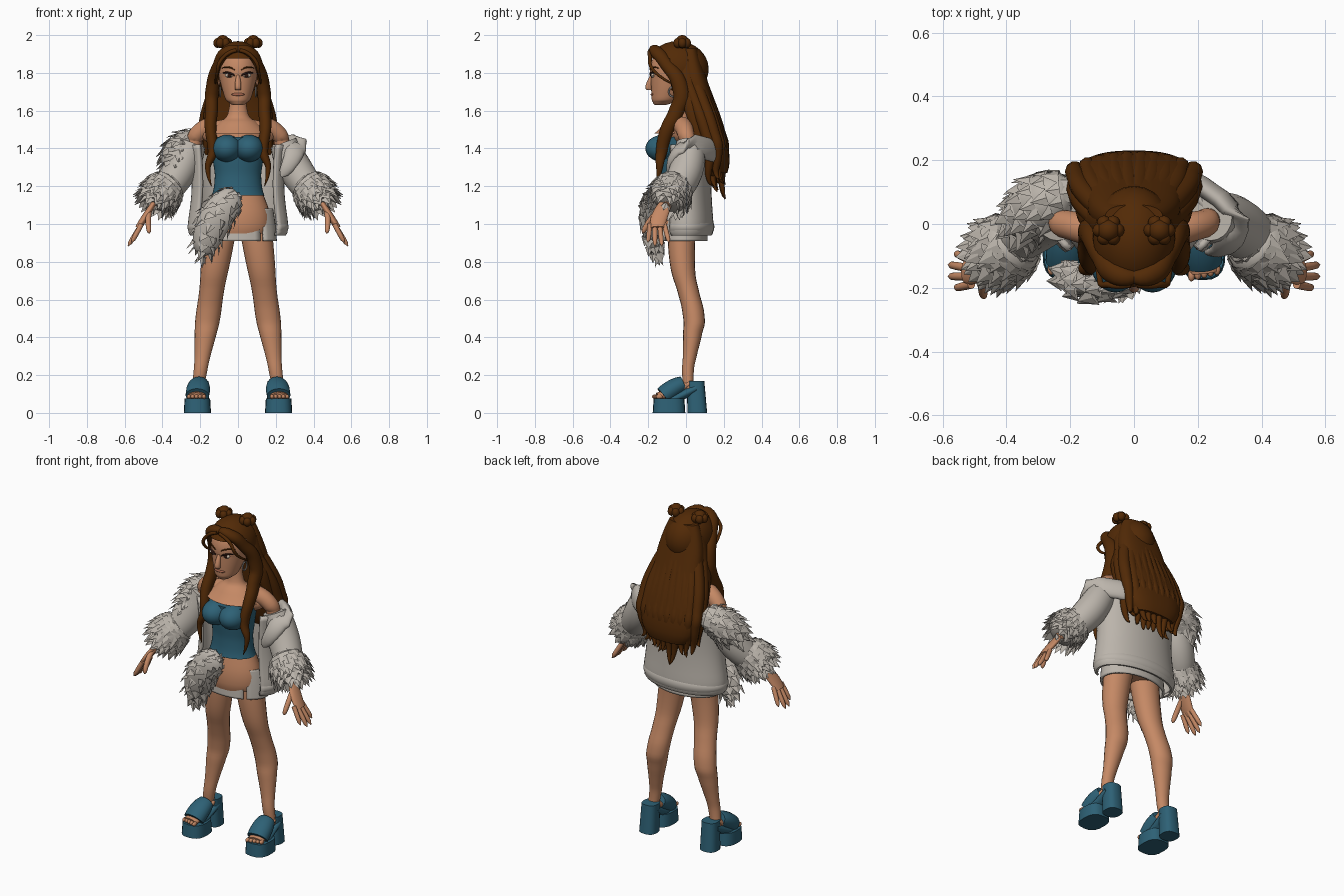
import bpy, bmesh, math, random
from mathutils import Vector

random.seed(3)
if "Cube" in bpy.data.objects:
    bpy.data.objects.remove(bpy.data.objects["Cube"])


def material(name, *rgb):
    made = bpy.data.materials.new(name)
    made.use_nodes = True
    made.diffuse_color = (*rgb, 1)
    made.node_tree.nodes["Principled BSDF"].inputs["Base Color"].default_value = (*rgb, 1)
    return made


SKIN = material("skin", .56, .25, .13)
HAIR = material("brown hair", .085, .023, .002)
TEAL = material("teal", .027, .12, .18)
COAT = material("pale cloth", .5, .46, .41)
FUR = material("pale fur", .5, .46, .41)
WHITE = material("eye white", .6, .5, .4)
DARK = material("dark eye brown", .03, .01, .006)
LIPS = material("lips", .4, .14, .08)
SILVER = material("silver", .4, .4, .4)


# Width rules along a path, from start to end
def even(t):
    return 1


def taper(t):
    return 1 - t ** 4


def blunt(t):
    return math.sqrt(1 - t ** 6)


def bulge(t):
    return max(.1, math.sqrt(4 * t * (1 - t)))


def finish(name, bm, mat, mirror=False, thick=0, smooth=True):
    """Turn a bmesh into a named, shaded object with its modifiers."""
    bmesh.ops.recalc_face_normals(bm, faces=bm.faces)
    for face in bm.faces:
        face.smooth = smooth
    mesh = bpy.data.meshes.new(name)
    bm.to_mesh(mesh)
    bm.free()
    mesh.materials.append(mat)
    if smooth:
        mesh.set_sharp_from_angle(angle=math.radians(50))
    part = bpy.data.objects.new(name, mesh)
    bpy.context.collection.objects.link(part)
    if thick:
        solid = part.modifiers.new("Thickness", 'SOLIDIFY')
        solid.thickness, solid.offset = thick, 0
    if mirror:
        part.modifiers.new("Mirror", 'MIRROR').use_mirror_merge = False


def spline(points, steps=5):
    """Smooth curve through points; a missing fourth value means full width."""
    points = [Vector((*p, 1)[:4]) for p in points]
    padded = [points[0], *points, points[-1]]
    curve = []
    for a, b, c, d in zip(padded, padded[1:], padded[2:], padded[3:]):
        for k in range(steps):
            t = k / steps
            start, end = b + (c - a) * t / 2, c + (d - b) * (t - 1) / 2
            curve.append(start.lerp(end, t * t * (3 - 2 * t)))
    return curve + [points[-1]]


def frames(points, width, depth, shape, ref=(0, 1, 0), flat=False):
    """Centre, two scaled cross axes and direction for every section."""
    curve = spline(points)
    last = len(curve) - 1
    for i, p in enumerate(curve):
        along = (curve[min(i + 1, last)] - curve[max(i - 1, 0)]).to_3d().normalized()
        across = Vector((1, 0, 0)) if flat else along.cross(Vector(ref)).normalized()
        front = Vector((0, 1, 0)) if flat else across.cross(along)
        size = max(width * p.w * shape(i / last), .002)
        yield p.to_3d(), across * size, front * size * depth, along


def loft(name, points, mat, width=1, depth=1, shape=even, ref=(0, 1, 0), flat=False,
         sides=20, opening=None, square=1, **options):
    """Skin elliptical sections along a path; an opening leaves a gap in degrees."""
    bm = bmesh.new()
    start, end = opening or (0, 360)
    turns = [math.radians(start + (end - start) * j / sides) for j in range(sides + bool(opening))]

    def power(q):
        return math.copysign(abs(q) ** square, q)

    rows = [[bm.verts.new(centre + across * power(math.cos(w)) + front * power(math.sin(w)))
             for w in turns]
            for centre, across, front, along in frames(points, width, depth, shape, ref, flat)]
    for low, high in zip(rows, rows[1:]):
        for j in range(sides):
            k = (j + 1) % len(low)
            bm.faces.new((low[j], low[k], high[k], high[j]))
    if not opening:
        bm.faces.new(rows[0])
        bm.faces.new(rows[-1])
    finish(name, bm, mat, **options)


def column(name, y, levels, mat, **options):
    """Upright loft on the centre line from (height, width) pairs."""
    loft(name, [(0, y, z, w) for z, w in levels], mat, flat=True, sides=36, **options)


def ball(name, centre, size, mat, remove=None, **options):
    bm = bmesh.new()
    bmesh.ops.create_uvsphere(bm, u_segments=24, v_segments=16, radius=1)
    bmesh.ops.scale(bm, vec=size, verts=bm.verts)
    bmesh.ops.translate(bm, vec=centre, verts=bm.verts)
    if remove:
        gone = [face for face in bm.faces if remove(face.calc_center_median())]
        bmesh.ops.delete(bm, geom=gone, context='FACES')
    finish(name, bm, mat, **options)


def fur(name, points, width, depth=1, length=.06, half=.03, **options):
    """Rounded core covered in overlapping pointed tufts."""
    loft(name + "_core", points, FUR, width, depth, bulge, **options)
    bm = bmesh.new()
    for row, (centre, across, front, along) in enumerate(frames(points, width, depth, bulge)):
        count = max(5, int(2 * (across.length + front.length) / half))
        for j in range(count):
            w = math.tau * (j + row % 2 / 2 + random.uniform(-.2, .2)) / count
            out = across * math.cos(w) + front * math.sin(w)
            root, normal = centre + out, out.normalized()
            side = normal.cross(along) * half * random.uniform(.8, 1.2)
            tip = root + (along * random.uniform(.7, 1) + normal * random.uniform(.2, .5)) * length
            left, right, ridge, point = [
                bm.verts.new(co) for co in (root - side, root + side, root + normal * half / 3, tip)]
            for corners in ((left, ridge, point), (ridge, right, point), (right, left, point)):
                bm.faces.new(corners)
    finish(name + "_tufts", bm, FUR, smooth=False, **options)


# Body
column("torso", -.04, [(.95, .16), (1.05, .17), (1.2, .12), (1.3, .12), (1.42, .14), (1.5, .13)],
       SKIN, depth=.65)
ball("shoulders", (0, -.02, 1.48), (.2, .07, .08), SKIN)
column("neck", -.03, [(1.48, .17), (1.54, .1), (1.6, .05), (1.73, .05)], SKIN, depth=.8)
loft("leg", [(.23 - .14 * z, y, z, w) for z, y, w in (
    (.1, .02, .03), (.2, .01, .035), (.3, .02, .042), (.42, .035, .058), (.52, .04, .066),
    (.65, .01, .066), (.8, -.02, .077), (1, -.02, .088))],
    SKIN, depth=.87, flat=True, mirror=True)
loft("arm", [(.14, -.02, 1.52), (.22, 0, 1.47), (.25, 0, 1.38), (.38, -.06, 1.18), (.46, -.11, 1.1)],
     SKIN, width=.05, shape=lambda t: 1 - t / 2, mirror=True)

# Hands
loft("palm", [(.44, -.1, 1.12, .7), (.49, -.14, 1.04), (.53, -.15, .98, .8)], SKIN,
     width=.018, depth=2.4, mirror=True)
for i, name in enumerate(("little", "ring", "middle", "index")):
    spread = (i - 1.5) ** 2 / 100
    loft(name + "_finger", [(.51, -.115 - i / 40, 1), (.585 - spread, -.09 - i / 27, .88 + spread)],
         SKIN, width=.013, shape=blunt, mirror=True)
loft("thumb", [(.47, -.14, 1.07), (.475, -.19, 1.02), (.47, -.23, .95)], SKIN,
     width=.015, shape=blunt, mirror=True)

# Head and face
ball("skull", (0, -.07, 1.81), (.105, .12, .14), SKIN)
loft("jaw", [(0, -.14, 1.63, .02), (0, -.122, 1.645, .05), (0, -.1, 1.69, .077), (0, -.075, 1.8, .103)],
     SKIN, depth=1.08, flat=True, sides=32)
loft("nose", [(0, -.18, 1.79, .5), (0, -.198, 1.725), (0, -.185, 1.71, .5)], SKIN, width=.017, flat=True)
ball("lips", (0, -.176, 1.686), (.034, .011, .009), LIPS)
ball("ear", (.106, -.045, 1.765), (.014, .024, .036), SKIN, mirror=True)
ball("eye", (.045, -.176, 1.787), (.024, .009, .012), WHITE, mirror=True)
ball("iris", (.045, -.182, 1.787), (.011, .006, .011), DARK, mirror=True)
loft("upper_lash", [(.017, -.187, 1.783), (.045, -.186, 1.8), (.08, -.16, 1.8)], DARK,
     width=.005, shape=bulge, mirror=True)
loft("eyebrow", [(.018, -.19, 1.815), (.05, -.18, 1.83), (.085, -.145, 1.825)], HAIR,
     width=.004, shape=bulge, mirror=True)
hoop = [math.tau * k / 12 for k in range(13)]
loft("earring", [(.095, -.07 + math.sin(w) / 50, 1.7 + math.cos(w) / 40) for w in hoop], SILVER,
     width=.004, ref=(1, 0, 0), mirror=True)

# Hair: cap, long back mass, locks and buns
ball("hair_cap", (0, -.045, 1.82), (.13, .165, .148), HAIR,
     remove=lambda middle: middle.y < -.09 and middle.z < 1.885)
loft("back_hair", [(0, .02, 1.93, .09), (0, .04, 1.8, .135), (0, .08, 1.65, .155),
                   (0, .135, 1.42, .195), (0, .16, 1.27, .13)],
     HAIR, depth=.45, flat=True, square=.8, sides=32)
for layer in range(2):
    for i in range(10):
        x = i / 25 - .18
        y = .18 - layer / 25 - x * x
        tip = 1.1 + abs(x) / 2 + random.uniform(0, .1)
        loft("back_lock", [(x * .4, y - .12, 1.8), (x * .8, y - .06, 1.65), (x, y, 1.48), (x, y + .02, 1.38),
                           (x * .9, y + .01, tip / 2 + .66), (x * .9 + random.uniform(-.03, .03), y + .03, tip)],
             HAIR, width=.034, shape=lambda t: 1 - t ** 3, sides=10)
loft("front_lock", [(0, -.165, 1.925, .5), (.06, -.155, 1.91, .8), (.105, -.1, 1.84, .8), (.135, -.03, 1.72),
                    (.14, -.05, 1.6), (.145, -.1, 1.5), (.135, -.13, 1.38), (.16, -.14, 1.3), (.14, -.15, 1.2)],
     HAIR, width=.036, depth=1.2, shape=taper, mirror=True)
loft("side_lock", [(.09, 0, 1.85), (.125, .02, 1.7), (.16, .05, 1.55), (.17, .12, 1.3)], HAIR,
     width=.03, depth=1.6, shape=taper, mirror=True)
loft("face_wisp", [(.01, -.19, 1.92), (.08, -.19, 1.88), (.11, -.16, 1.8), (.12, -.04, 1.73)], HAIR,
     width=.01, shape=taper, mirror=True)
ball("bun_centre", (.08, -.02, 1.965), (.035, .035, .035), HAIR, mirror=True)
for w in hoop[::2]:
    ball("bun_curl", (.08 + .028 * math.cos(w), -.02 + .028 * math.sin(w), 1.958), (.022, .022, .026),
         HAIR, mirror=True)

# Corset and skirt
column("corset", -.05, [(1.15, .14), (1.23, .124), (1.33, .132), (1.46, .15)], TEAL, depth=.72)
ball("bust_cup", (.058, -.12, 1.4), (.078, .095, .072), TEAL, mirror=True)
column("skirt", -.015, [(.91, .2), (1, .192), (1.08, .18)], COAT, depth=.62,
       opening=(-48, 306), thick=.012)

# Coat worn off the shoulders
front_gap = (-36, 216)
column("coat_body", 0, [(.95, .24), (1, .255), (1.2, .235), (1.42, .25)], COAT, depth=.53,
       opening=front_gap, thick=.02)
column("coat_hem", 0, [(.96, .25), (.985, .262), (1.01, .25)], COAT, depth=.55,
       opening=front_gap, thick=.012)
loft("sleeve", [(.24, .02, 1.43, .8), (.31, 0, 1.28), (.4, -.07, 1.16, .8)], COAT, width=.09, mirror=True)
loft("coat_collar", [(.23, -.09, 1.25), (.3, -.04, 1.39), (.24, .1, 1.4), (0, .14, 1.37), (-.28, .06, 1.4)],
     COAT, width=.062, depth=.5, shape=bulge)

# Fur trim
fur("cuff", [(.34, -.045, 1.23), (.405, -.08, 1.16), (.45, -.105, 1.1)], width=.108, mirror=True)
fur("shoulder_fur", [(-.19, .09, 1.42), (-.29, .06, 1.39), (-.35, -.02, 1.28)], width=.092)
fur("front_fur", [(.01, -.17, 1.15), (-.11, -.19, 1.04), (-.19, -.15, .83)], width=.088, depth=.5)

# Platform shoes with open toes
loft("front_platform", [(.215, -.09, 0), (.215, -.09, .075, .94)], TEAL, width=.072, depth=1.2,
     flat=True, square=.75, mirror=True)
loft("heel", [(.205, .06, 0), (.203, .05, .17, .9)], TEAL, width=.052, flat=True, square=.75, mirror=True)
upward = dict(ref=(0, 0, 1), mirror=True)
loft("shoe_arch", [(.215, -.09, .065), (.21, -.02, .095), (.205, .05, .13)], TEAL,
     width=.052, depth=.5, **upward)
loft("shoe_strap", [(.215, -.12, .09), (.21, -.065, .13), (.205, -.015, .155, .8)], TEAL,
     width=.062, depth=.8, **upward)
loft("foot", [(.22, -.15, .085), (.21, -.05, .12), (.203, .03, .165, .8)], SKIN,
     width=.046, depth=.5, **upward)
for k in range(5):
    ball("toe", (.18 + k / 50, -.162 + k / 200, .086), (.011, .018, .012), SKIN, mirror=True)
